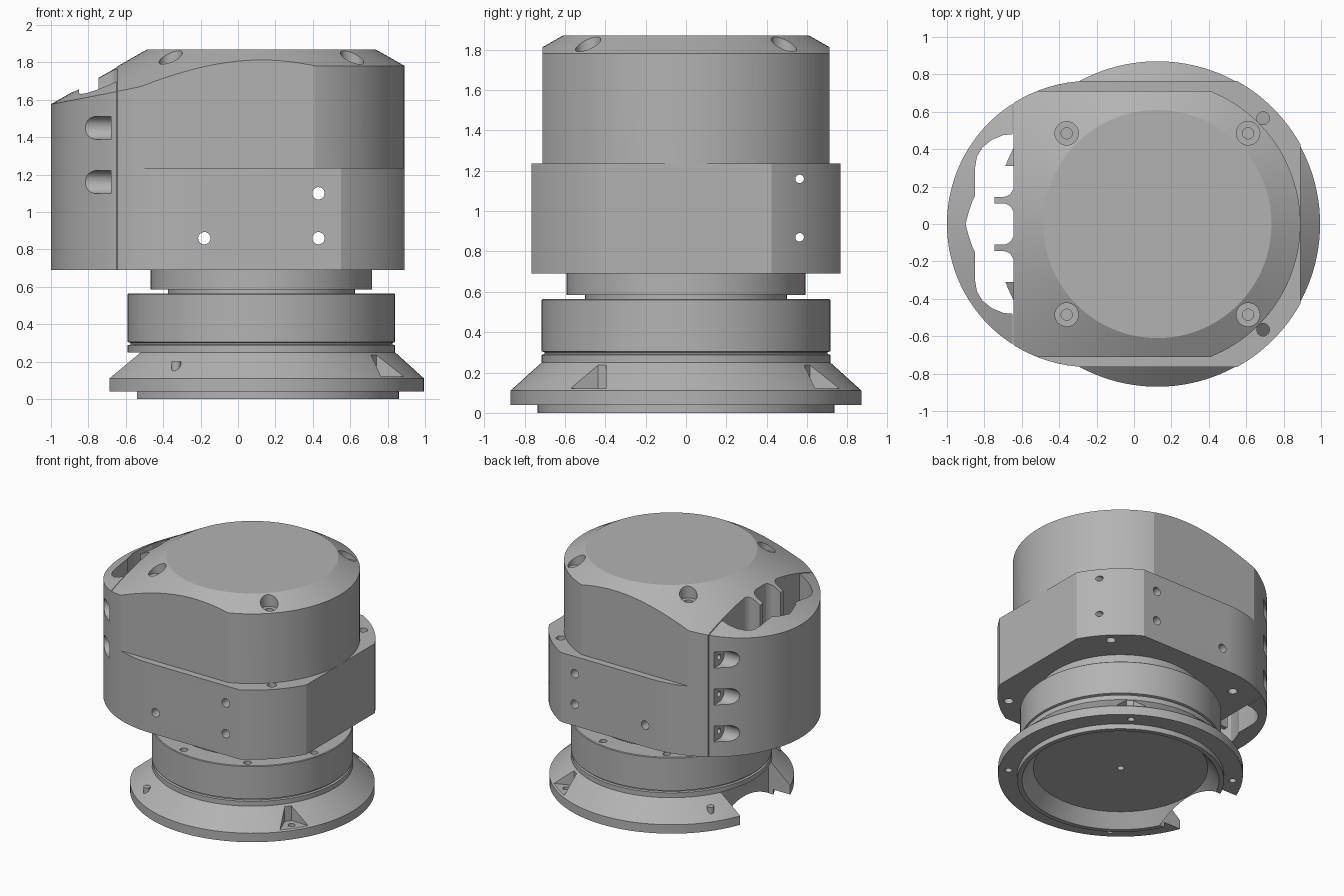
import bpy
import bmesh
from math import sin, cos, asin, acos, pi, radians
from mathutils import Matrix

if "Cube" in bpy.data.objects:
    bpy.data.objects.remove(bpy.data.objects["Cube"], do_unlink=True)

grey = bpy.data.materials.new("satin grey")
grey.use_nodes = True
COLOUR = (0.45, 0.45, 0.45, 1)
grey.diffuse_color = COLOUR
grey.node_tree.nodes["Principled BSDF"].inputs["Base Color"].default_value = COLOUR

AXIS = 0.125      # x of the turning axis
LEFT = -0.235     # x of the rounded end's centre
END_R = 0.765     # radius of the rounded end
SEAM = -0.645     # x of the joint between housing and end cover
FLOOR, LEDGE = 0.69, 1.235

ALONG = {"z": Matrix.Identity(4),
         "x": Matrix(((0, 0, 1, 0), (1, 0, 0, 0), (0, 1, 0, 0), (0, 0, 0, 1))),
         "y": Matrix(((0, 1, 0, 0), (0, 0, 1, 0), (1, 0, 0, 0), (0, 0, 0, 1)))}


def finish(name, bm):
    bmesh.ops.recalc_face_normals(bm, faces=bm.faces)
    mesh = bpy.data.meshes.new(name)
    bm.to_mesh(mesh)
    bm.free()
    mesh.materials.append(grey)
    obj = bpy.data.objects.new(name, mesh)
    bpy.context.collection.objects.link(obj)
    return obj


def prism(name, points, low, high, matrix=ALONG["z"]):
    """Extrude a flat outline from low to high."""
    bm = bmesh.new()
    face = bm.faces.new([bm.verts.new((x, y, low)) for x, y in points])
    new = bmesh.ops.extrude_face_region(bm, geom=[face])["geom"]
    bmesh.ops.translate(bm, vec=(0, 0, high - low),
                        verts=[v for v in new if isinstance(v, bmesh.types.BMVert)])
    bm.transform(matrix)
    return finish(name, bm)


def arc(cx, cy, r, start, end, steps):
    return [(cx + r * cos(start + (end - start) * i / steps),
             cy + r * sin(start + (end - start) * i / steps)) for i in range(steps + 1)]


def rod(axis, u, v, r, low, high):
    """Round cutter; u and v are the two coordinates following the axis."""
    return prism("cutter", arc(u, v, r, 0, 2 * pi, 24)[:-1], low, high, ALONG[axis])


def lathe(name, profile, steps=128):
    bm = bmesh.new()
    verts = [bm.verts.new((r, 0, z)) for r, z in profile]
    edges = [bm.edges.new(pair) for pair in zip(verts, verts[1:])]
    bmesh.ops.spin(bm, geom=verts + edges, cent=(0, 0, 0), axis=(0, 0, 1),
                   angle=2 * pi, steps=steps)
    bmesh.ops.remove_doubles(bm, verts=bm.verts, dist=1e-4)
    bm.transform(Matrix.Translation((AXIS, 0, 0)))
    return finish(name, bm)


def carve(obj, cutters, keep=None):
    """Subtract the cutters, or keep only what lies inside one solid."""
    jobs = [(c, "DIFFERENCE") for c in cutters]
    if keep:
        jobs.insert(0, (keep, "INTERSECT"))
    for cutter, operation in jobs:
        mod = obj.modifiers.new("carve", "BOOLEAN")
        mod.operation, mod.solver, mod.object = operation, "EXACT", cutter
    bpy.context.view_layer.update()
    mesh = bpy.data.meshes.new_from_object(
        obj.evaluated_get(bpy.context.evaluated_depsgraph_get()))
    obj.modifiers.clear()
    obj.data = mesh
    for cutter in cutters:
        bpy.data.objects.remove(cutter, do_unlink=True)


def mirrored(half):
    """Close an outline by reflecting it in the x axis."""
    return half + [(x, -y) for x, y in reversed(half) if abs(y) > 1e-5]


def housing_outline(half_width, radius, x_max):
    front = arc(AXIS, 0, radius, acos(min(1, (x_max - AXIS) / radius)),
                asin(half_width / radius), 24)
    back = arc(LEFT, 0, END_R, pi - asin(min(1, half_width / END_R)),
               acos((SEAM - LEFT) / END_R), 14)
    return mirrored(front + back)


# Solid whose top is the flat crown with a sloping shoulder
crown = lathe("crown_shape", [(0, 0), (1.6, 0), (1.6, 1.306), (0.61, 1.87), (0, 1.87)])

# Base: flange, collar, groove, drum and neck
base = lathe("base", [
    (0, 0.1), (0.62, 0.1), (0.7, 0), (0.735, 0), (0.735, 0.04), (0.87, 0.04),
    (0.87, 0.11), (0.715, 0.25), (0.715, 0.288), (0.7, 0.292), (0.7, 0.3),
    (0.715, 0.305), (0.715, 0.56), (0.71, 0.565), (0.5, 0.565), (0.5, 0.585),
    (0.592, 0.585), (0.592, 0.72), (0, 0.72)])
cutters = [prism("cutter", [(-2, -0.31), (-0.5, -0.31), (-0.5, 0.31), (-2, 0.31)], -0.1, 0.25),
           rod("z", AXIS, 0, 0.025, -0.1, 0.2)]
for k in range(4):
    # Wedge pockets with bolt holes
    turn = radians(55.3 + 90 * k)
    place = Matrix.Translation((AXIS, 0, 0)) @ Matrix.Rotation(turn, 4, "Z")
    wedge = mirrored([(0.9, 0.115), (0.85, 0.105), (0.73, 0.025)])
    cutters.append(prism("cutter", wedge, 0.12, 0.4, place))
    cutters.append(rod("z", AXIS + 0.8 * cos(turn), 0.8 * sin(turn), 0.025, -0.1, 0.2))
for k in range(8):
    # Ring of holes in the drum's top
    turn = radians(-13 + 45 * k)
    cutters.append(rod("z", AXIS + 0.655 * cos(turn), 0.655 * sin(turn), 0.028, 0.45, 0.575))
carve(base, cutters)

# Lower housing with side, corner and vertical holes
lower = prism("lower_housing", housing_outline(0.765, 0.875, 0.89), FLOOR, LEDGE)
cutters = []
for z in (0.86, 1.1):
    for x in (-0.18, 0.43):
        cutters.append(rod("y", z, x, 0.033, -1, 1))
for side in (-1, 1):
    for z in (0.87, 1.16):
        cutters.append(rod("x", side * 0.563, z, 0.021, -0.8, 1))
    cutters.append(rod("z", 0.69, side * 0.565, 0.034, 0.6, 1.3))
    cutters.append(rod("z", -0.44, side * 0.565, 0.034, 0.6, 0.8))
carve(lower, cutters)

# Upper housing with four counterbored screws
upper = prism("upper_housing", housing_outline(0.71, 0.765, 0.89), LEDGE, 2)
cutters = []
for side in (-1, 1):
    for x in (AXIS - 0.485, AXIS + 0.485):
        cutters.append(rod("z", x, side * 0.485, 0.063, 1.77, 2.1))
        cutters.append(rod("z", x, side * 0.485, 0.03, 1.65, 1.8))
carve(upper, cutters, keep=crown)

# End cover with an open shaft and screw recesses on both sides
joint = acos((SEAM - 0.005 - LEFT) / END_R)
cover = prism("end_cover", mirrored(arc(LEFT, 0, END_R, joint, pi, 32)), FLOOR, 2)
shaft = mirrored([(-0.6, 0.485), (-0.7, 0.475), (-0.76, 0.45), (-0.81, 0.41), (-0.84, 0.36),
                  (-0.85, 0.3), (-0.85, 0.15), (-0.865, 0.12), (-0.885, 0.06), (-0.9, 0)])
cutters = [prism("cutter", shaft, 0.5, 2.2)]
for side in (-1, 1):
    for z in (0.87, 1.16, 1.45):
        recess = arc(0.56, z, 0.062, pi / 2, 3 * pi / 2, 16) + [(0.9, z - 0.062), (0.9, z + 0.062)]
        cutters.append(prism("cutter", [(side * y, h) for y, h in recess], -1.2, -0.68, ALONG["x"]))
        cutters.append(rod("x", side * 0.563, z, 0.021, -0.7, -0.6))
carve(cover, cutters, keep=crown)

# Pair of flared ribs inside the shaft
ribs = []
for side, name in ((-1, "right_rib"), (1, "left_rib")):
    outline = ([(-0.64, 0.06)] + arc(-0.7, 0.055, 0.055, 0.3, pi / 2, 6) + [(-0.745, 0.11), (-0.745, 0.145)]
               + arc(-0.7, 0.2, 0.055, -pi / 2, -0.3, 6) + [(-0.64, 0.2)])
    rib = prism(name, [(x, side * y) for x, y in outline], FLOOR, 2)
    carve(rib, [], keep=crown)
    ribs.append(rib)

bpy.data.objects.remove(crown, do_unlink=True)

# Smooth the round walls and keep machined edges crisp
bpy.ops.object.select_all(action="DESELECT")
for part in [base, lower, upper, cover] + ribs:
    part.select_set(True)
    bpy.context.view_layer.objects.active = part
bpy.ops.object.shade_smooth_by_angle(angle=radians(22))
